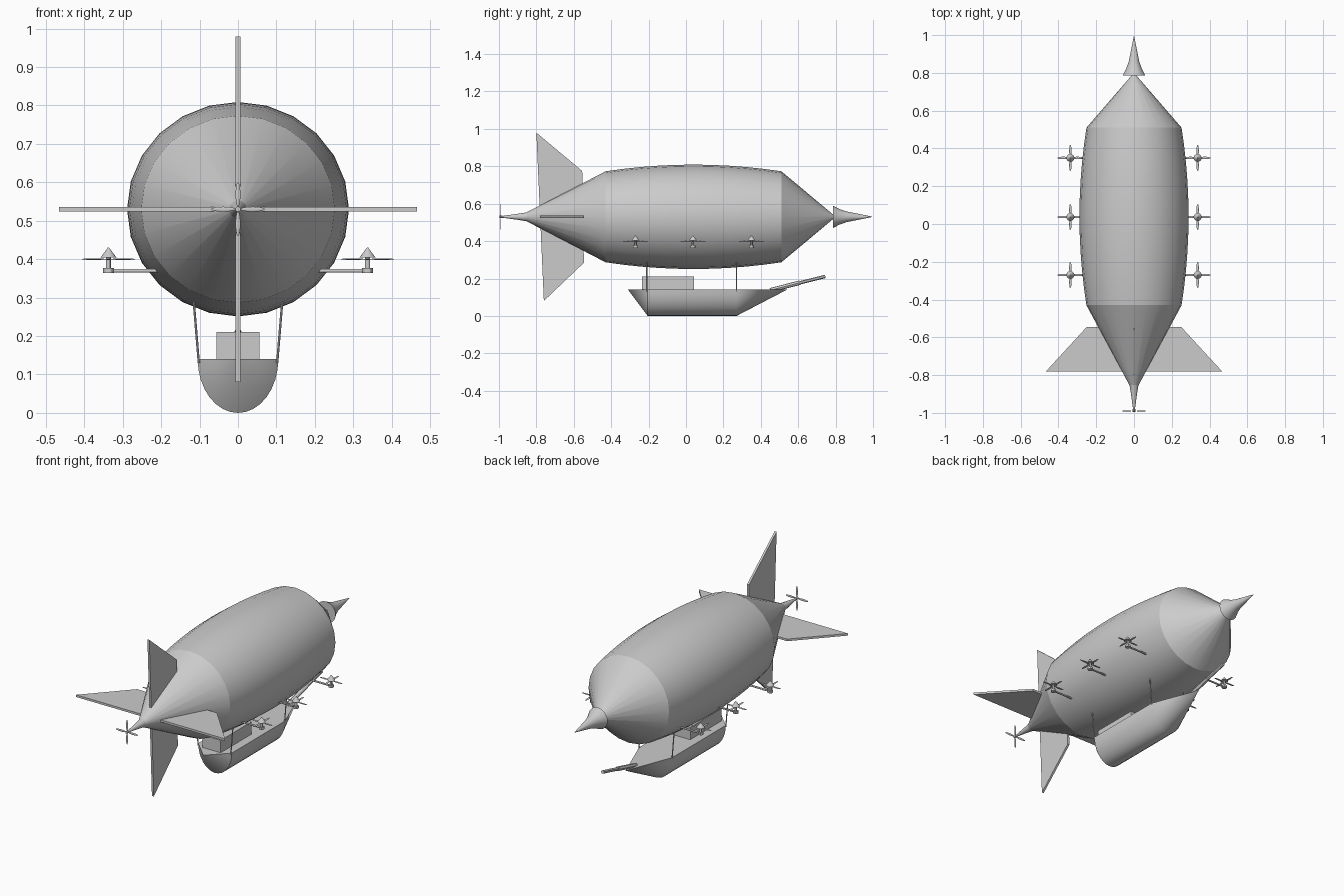
import bpy, bmesh, math
from mathutils import Vector, Matrix

if "Cube" in bpy.data.objects:
    bpy.data.objects.remove(bpy.data.objects["Cube"])

AXIS = 0.53  # height of the envelope centre line


def finish(name, bm, angle=30):
    bmesh.ops.recalc_face_normals(bm, faces=bm.faces)
    me = bpy.data.meshes.new(name)
    bm.to_mesh(me)
    bm.free()
    ob = bpy.data.objects.new(name, me)
    bpy.context.collection.objects.link(ob)
    bpy.ops.object.select_all(action='DESELECT')
    ob.select_set(True)
    bpy.context.view_layer.objects.active = ob
    bpy.ops.object.shade_smooth_by_angle(angle=math.radians(angle))
    return ob


def lathe_y(name, profile, n=24, sx=1.0, sz=1.0, angle=30):
    """Revolve (y, radius) points round the long axis."""
    bm = bmesh.new()
    rings = []
    for y, r in profile:
        rings.append([bm.verts.new((sx * r * math.cos(2 * math.pi * i / n), y,
                                    AXIS + sz * r * math.sin(2 * math.pi * i / n))) for i in range(n)])
    for a, b in zip(rings, rings[1:]):
        for i in range(n):
            j = (i + 1) % n
            bm.faces.new((a[i], a[j], b[j], b[i]))
    bm.faces.new(rings[0])
    bm.faces.new(rings[-1])
    return finish(name, bm, angle)


def add_rod(bm, a, b, r1, r2=None, n=12):
    a, b = Vector(a), Vector(b)
    d = b - a
    m = Matrix.Translation((a + b) / 2) @ d.to_track_quat('Z', 'Y').to_matrix().to_4x4()
    bmesh.ops.create_cone(bm, cap_ends=True, segments=n, radius1=r1,
                          radius2=r1 if r2 is None else r2, depth=d.length, matrix=m)


def add_box(bm, lo, hi):
    lo, hi = Vector(lo), Vector(hi)
    bmesh.ops.create_cube(bm, size=1, matrix=Matrix.Translation((lo + hi) / 2)
                          @ Matrix.Diagonal((*(hi - lo), 1)))


def add_blades(bm, centre, tilt):
    """Four slim blades round a hub."""
    for k in range(4):
        m = (Matrix.Translation(centre) @ Matrix.Rotation(tilt, 4, 'X')
             @ Matrix.Rotation(k * math.pi / 2, 4, 'Z') @ Matrix.Translation((0.038, 0, 0))
             @ Matrix.Diagonal((0.032, 0.0065, 0.002, 1)))
        bmesh.ops.create_uvsphere(bm, u_segments=12, v_segments=6, radius=1, matrix=m)


def fin(name, pts, vertical, t=0.006):
    """Flat plate from (y, offset from axis) points."""
    bm = bmesh.new()
    sides = []
    for s in (-t, t):
        sides.append([bm.verts.new((s, y, AXIS + d) if vertical else (d, y, AXIS + s)) for y, d in pts])
    bm.faces.new(sides[0])
    bm.faces.new(sides[1])
    for i in range(len(pts)):
        j = (i + 1) % len(pts)
        bm.faces.new((sides[0][i], sides[0][j], sides[1][j], sides[1][i]))
    return finish(name, bm)


# Gas envelope with bulged middle, conical nose and tail
body = [(0.04 + 0.47 * t / 5, 0.281 - 0.036 * (t / 5) ** 2) for t in range(-5, 6)]
lathe_y("envelope", [(-0.86, 0.02)] + body + [(0.795, 0.005)], sx=1.028, sz=0.993, angle=18)

# Nose spike and tail spike
lathe_y("nose_spike", [(0.785, 0.06), (0.82, 0.042), (0.86, 0.028), (0.995, 0.001)])
lathe_y("tail_spike", [(-0.83, 0.03), (-0.85, 0.024), (-0.90, 0.016), (-0.995, 0.003)])

# Tail propeller
bm = bmesh.new()
add_blades(bm, (0, -0.99, AXIS), math.pi / 2)
add_rod(bm, (0, -0.98, AXIS), (0, -0.996, AXIS), 0.007)
finish("tail_propeller", bm)

# Tail fins
fin("top_fin", [(-0.80, 0.45), (-0.555, 0.245), (-0.55, 0.10), (-0.78, 0.0)], True)
fin("bottom_fin", [(-0.76, -0.45), (-0.545, -0.245), (-0.55, -0.10), (-0.78, 0.0)], True)
for side, s in (("left", -1), ("right", 1)):
    fin(side + "_fin", [(-0.78, s * 0.466), (-0.545, s * 0.25), (-0.545, s * 0.10), (-0.78, s * 0.01)], False)

# Lift propellers: arm, mount, post, cap and blades
for side, s in (("left", -1), ("right", 1)):
    for k, y in enumerate((-0.27, 0.037, 0.35)):
        x = s * 0.337
        bm = bmesh.new()
        add_rod(bm, (s * 0.20, y, 0.37), (s * 0.33, y, 0.37), 0.005)
        add_rod(bm, (x, y, 0.364), (x, y, 0.377), 0.014)
        add_rod(bm, (x, y, 0.37), (x, y, 0.405), 0.007)
        add_rod(bm, (x, y, 0.404), (x, y, 0.431), 0.021, 0.001, 16)
        add_blades(bm, (x, y, 0.40), 0)
        finish(f"{side}_lift_propeller_{k + 1}", bm)

# Gondola hull: U-shaped section tapering to a point at bow and stern
bm = bmesh.new()
n = 16
rings = [[bm.verts.new((0.105 * math.cos(math.pi * i / n), y, 0.14 - 0.14 * math.sin(math.pi * i / n)))
          for i in range(n + 1)] for y in (-0.205, 0.27)]
stern = bm.verts.new((0, -0.31, 0.14))
bow = bm.verts.new((0, 0.54, 0.14))
a, b = rings
for i in range(n):
    bm.faces.new((a[i], a[i + 1], b[i + 1], b[i]))
    bm.faces.new((a[i], a[i + 1], stern))
    bm.faces.new((b[i], b[i + 1], bow))
bm.faces.new((a[0], b[0], bow, b[n], a[n], stern))
finish("gondola_hull", bm, 28)

# Cabin on deck
bm = bmesh.new()
add_box(bm, (-0.056, -0.235, 0.135), (0.056, 0.042, 0.21))
finish("cabin", bm)

# Bow gun
bm = bmesh.new()
add_rod(bm, (0, 0.45, 0.137), (0, 0.61, 0.178), 0.012)
add_rod(bm, (0, 0.60, 0.175), (0, 0.745, 0.211), 0.009)
finish("bow_gun", bm)

# Suspension struts
bm = bmesh.new()
for s in (-1, 1):
    for y in (-0.21, 0.27):
        add_rod(bm, (s * 0.102, y, 0.13), (s * 0.116, y, 0.30), 0.003, n=8)
finish("suspension_struts", bm)
